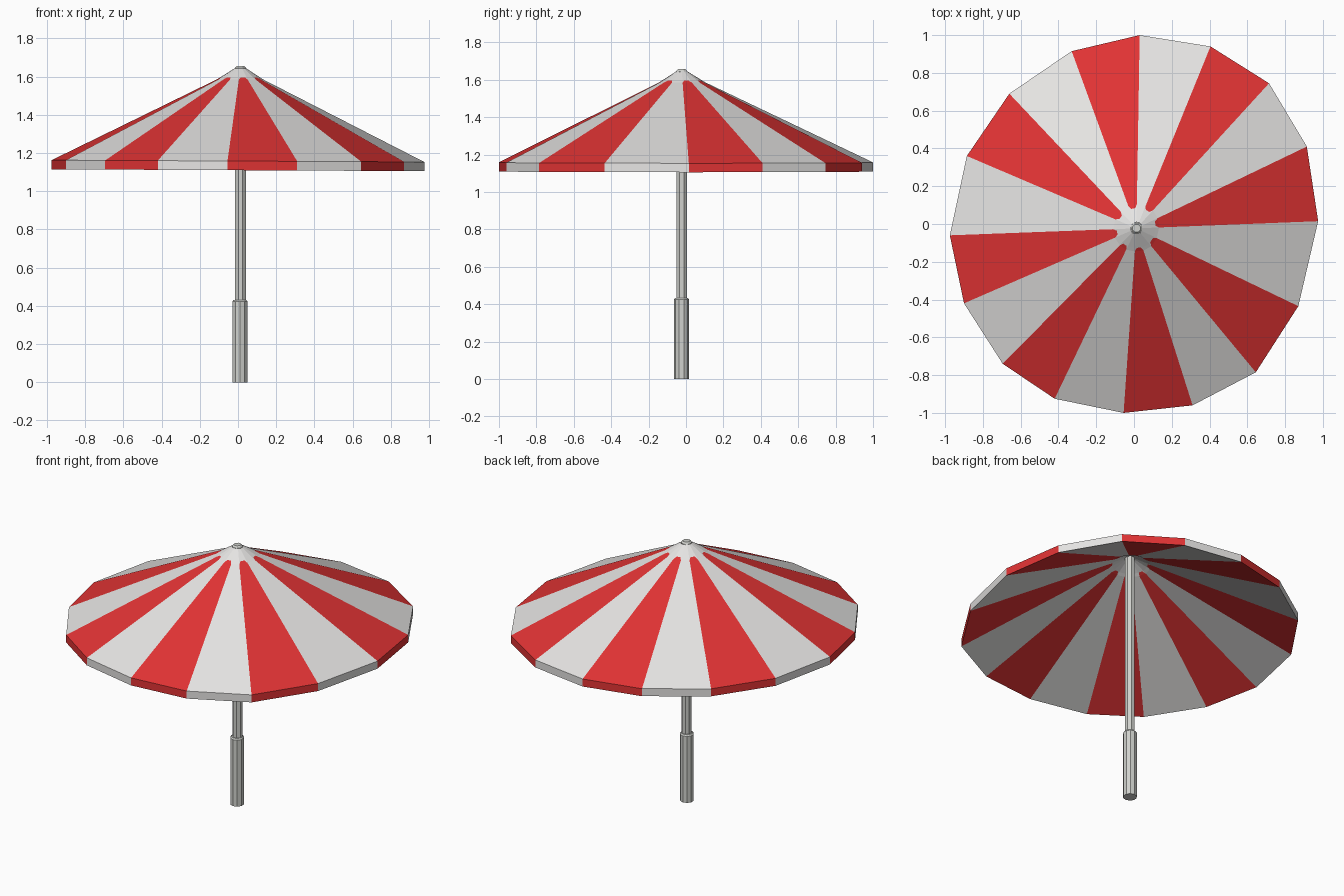
import bpy, bmesh, math

if "Cube" in bpy.data.objects:
    bpy.data.objects.remove(bpy.data.objects["Cube"])


def material(name, rgb):
    m = bpy.data.materials.new(name)
    m.diffuse_color = (*rgb, 1)
    m.use_nodes = True
    m.node_tree.nodes["Principled BSDF"].inputs["Base Color"].default_value = m.diffuse_color
    return m


white = material("white_cloth", (0.785, 0.775, 0.765))
red = material("red_cloth", (0.75, 0.033, 0.034))
grey = material("grey_metal", (0.63, 0.64, 0.61))

CX, CY = 0.013, -0.023   # pole axis, slightly off the canopy centre


def finish(name, bm, mats):
    me = bpy.data.meshes.new(name)
    bm.to_mesh(me)
    bm.free()
    for m in mats:
        me.materials.append(m)
    ob = bpy.data.objects.new(name, me)
    bpy.context.collection.objects.link(ob)
    return ob


def lathe(name, profile, sides, mat, cx=CX, cy=CY):
    """Closed turned part from (radius, z) pairs."""
    bm = bmesh.new()
    rings = [[bm.verts.new((cx + r * math.cos(2 * math.pi * (i + .5) / sides),
                            cy + r * math.sin(2 * math.pi * (i + .5) / sides), z))
              for i in range(sides)] for r, z in profile]
    for a, b in zip(rings, rings[1:]):
        for i in range(sides):
            j = (i + 1) % sides
            bm.faces.new((a[i], a[j], b[j], b[i]))
    bm.faces.new(rings[0][::-1])
    bm.faces.new(rings[-1])
    return finish(name, bm, [mat])


# Canopy: uneven 16-sided rim, clockwise from the back
rim = [(.03, 1), (.405, .94), (.715, .745), (.915, .41), (.975, .015), (.87, -.435),
       (.645, -.785), (.31, -.96), (-.055, -1), (-.42, -.925), (-.695, -.74),
       (-.90, -.42), (-.975, -.06), (-.885, .36), (-.66, .69), (-.33, .915)]
n = len(rim)
bm = bmesh.new()


def ring(t, z):
    return [bm.verts.new((CX + (x - CX) * t, CY + (y - CY) * t, z - .005 * x * t))
            for x, y in rim]


def band(a, b, striped=True, tips=False):
    """Faces between two rings, optionally with rounded stripe tips."""
    for i in range(n):
        j = (i + 1) % n
        if tips and i % 2:
            p = bm.verts.new(b[i].co.lerp(b[j].co, .22))
            q = bm.verts.new(b[i].co.lerp(b[j].co, .78))
            bm.faces.new((a[j], a[i], p, q)).material_index = 1
            bm.faces.new((a[i], b[i], p))
            bm.faces.new((a[j], q, b[j]))
        else:
            f = bm.faces.new((a[j], a[i], b[i], b[j]))
            f.material_index = i % 2 if striped else 0


# (fraction of rim radius, height): hem, eave, stripe tips, top
hem, eave = ring(1, 1.11), ring(1, 1.158)
tip, tip_end, top = ring(.125, 1.585), ring(.107, 1.596), ring(.032, 1.643)
band(hem, eave)
band(eave, tip)
band(tip, tip_end, tips=True)
band(tip_end, top, striped=False)
# Underside runs parallel below the top, straight from the hem
in_tip, in_end, in_top = ring(.125, 1.539), ring(.107, 1.55), ring(.03, 1.59)
start = len(bm.faces)
band(hem, in_tip)
band(in_tip, in_end, tips=True)
band(in_end, in_top, striped=False)
bm.faces.ensure_lookup_table()
bmesh.ops.reverse_faces(bm, faces=bm.faces[start:])
finish("canopy", bm, [white, red])

# Pole with a small chamfered finial through the top
lathe("pole", [(.03, .42), (.03, 1.635)], 8, grey)
lathe("finial", [(.032, 1.63), (.032, 1.645), (.022, 1.656)], 8, grey)
# Thicker lower sleeve
lathe("lower_sleeve", [(.041, 0), (.041, .424), (.035, .432)], 10, grey, .01, -.024)
